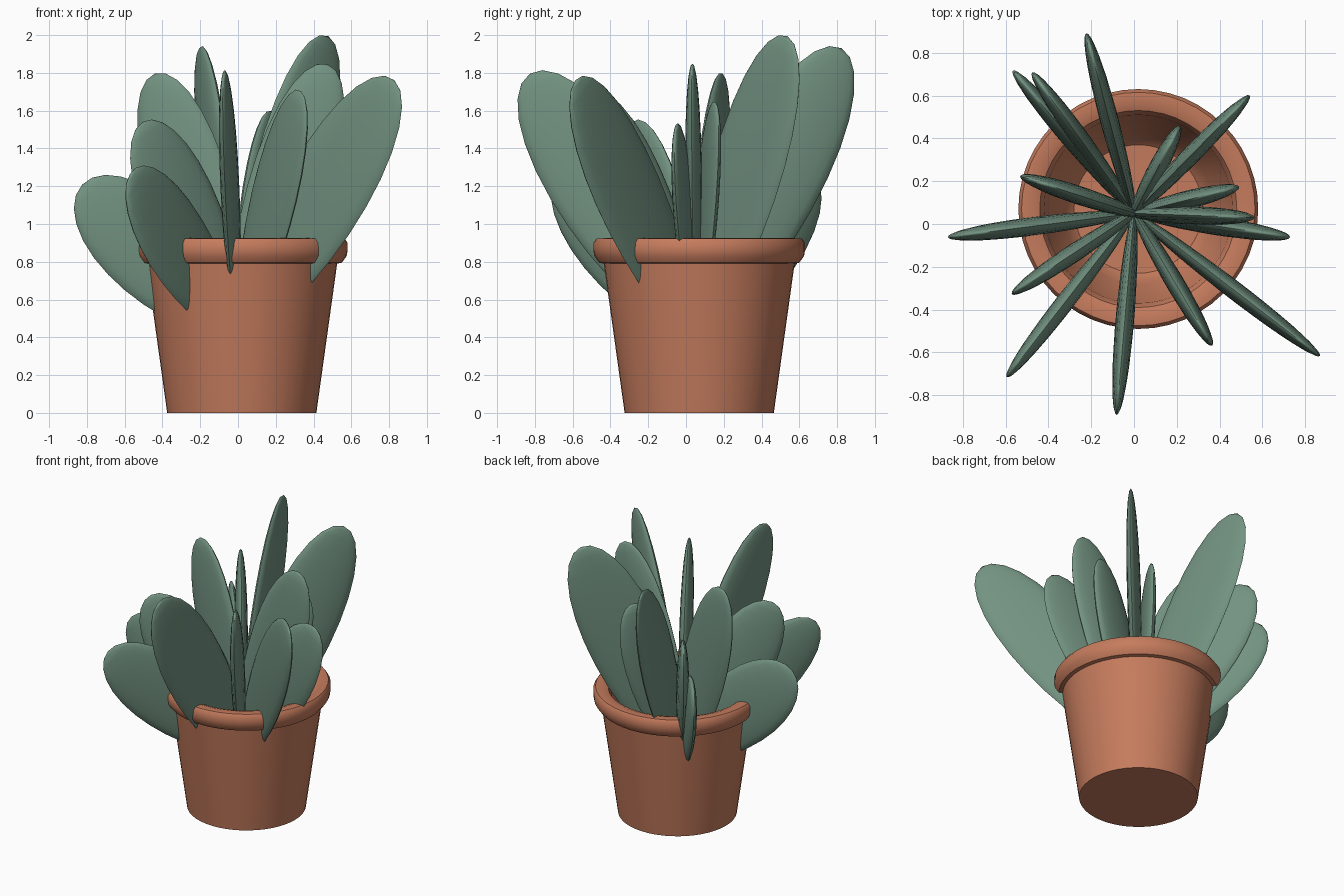
import bpy, bmesh
from math import sin, cos, atan2, sqrt, pi, hypot
from mathutils import Vector

if "Cube" in bpy.data.objects:
    bpy.data.objects.remove(bpy.data.objects["Cube"])


def material(name, rgb):
    m = bpy.data.materials.new(name)
    m.diffuse_color = (*rgb, 1)
    m.use_nodes = True
    m.node_tree.nodes["Principled BSDF"].inputs["Base Color"].default_value = m.diffuse_color
    return m


def finish(bm, name, mat, angle):
    bmesh.ops.recalc_face_normals(bm, faces=bm.faces)
    mesh = bpy.data.meshes.new(name)
    bm.to_mesh(mesh)
    bm.free()
    ob = bpy.data.objects.new(name, mesh)
    bpy.context.collection.objects.link(ob)
    mesh.materials.append(mat)
    bpy.ops.object.select_all(action='DESELECT')
    bpy.context.view_layer.objects.active = ob
    ob.select_set(True)
    bpy.ops.object.shade_smooth_by_angle(angle=angle)
    return ob


terracotta = material("terracotta", (0.56, 0.20, 0.11))
green = material("leaf_green", (0.17, 0.29, 0.22))

# Hollow pot: lathed profile (radius, height) from outer base to inner floor
profile = [(0, 0), (0.395, 0), (0.505, 0.79), (0.53, 0.795), (0.555, 0.83),
           (0.56, 0.86), (0.56, 0.90), (0.545, 0.922), (0.50, 0.925),
           (0.46, 0.91), (0.44, 0.87), (0.35, 0.12), (0.30, 0.07), (0, 0.06)]
bm = bmesh.new()
verts = [bm.verts.new((r, 0, z)) for r, z in profile]
edges = [bm.edges.new(pair) for pair in zip(verts, verts[1:])]
bmesh.ops.spin(bm, geom=verts + edges, cent=(0, 0, 0), axis=(0, 0, 1),
               angle=2 * pi, steps=48)
bmesh.ops.remove_doubles(bm, verts=bm.verts, dist=0.0005)
pot = finish(bm, "pot", terracotta, 0.7)
pot.location = (0.02, 0.07, 0)

ROOT = Vector((0.0, 0.05, 0.45))


# Flat paddle leaf standing in a radial plane; x, y is its outermost point,
# top its highest level and w its half width
def leaf(name, x, y, top, w, thick=0.043):
    out = Vector((x - ROOT.x, y - ROOT.y, 0))
    reach, rise = out.length - 0.03, top - ROOT.z
    out.normalize()
    side = Vector((-out.y, out.x, 0))
    tilt = atan2(reach, rise)
    for _ in range(20):
        a = (reach ** 2 - (w * cos(tilt)) ** 2) / (2 * reach)
        b = (rise ** 2 - (w * sin(tilt)) ** 2) / (2 * rise)
        tilt = atan2(a, b)
    length = hypot(a, b)
    up = Vector((0, 0, 1))
    axis = out * sin(tilt) + up * cos(tilt)
    across = out * cos(tilt) - up * sin(tilt)
    centre = ROOT + out * 0.03 + axis * length
    bm = bmesh.new()
    bmesh.ops.create_uvsphere(bm, u_segments=20, v_segments=14, radius=1)
    for v in bm.verts:
        p = v.co.copy()
        swell = 1 + 0.14 * p.z
        v.co = (centre + axis * p.z * length + across * p.x * w * swell
                + side * p.y * thick * swell)
    finish(bm, name, green, 1.0)


leaves = [(-0.22, 0.88, 1.94, 0.25), (-0.56, 0.71, 1.29, 0.24),
          (-0.47, 0.70, 1.55, 0.24), (-0.52, 0.22, 1.80, 0.22),
          (-0.86, -0.06, 1.25, 0.25), (-0.56, -0.32, 1.55, 0.23),
          (-0.59, -0.71, 1.30, 0.24), (-0.08, -0.88, 1.81, 0.26),
          (0.36, -0.56, 1.71, 0.21), (0.86, -0.61, 1.78, 0.26),
          (0.72, -0.06, 1.53, 0.22), (0.55, 0.03, 1.85, 0.21),
          (0.48, 0.17, 1.65, 0.18), (0.53, 0.59, 2.00, 0.25),
          (0.21, 0.45, 1.60, 0.18)]
for i, spec in enumerate(leaves):
    leaf(f"leaf_{i + 1}", *spec)
